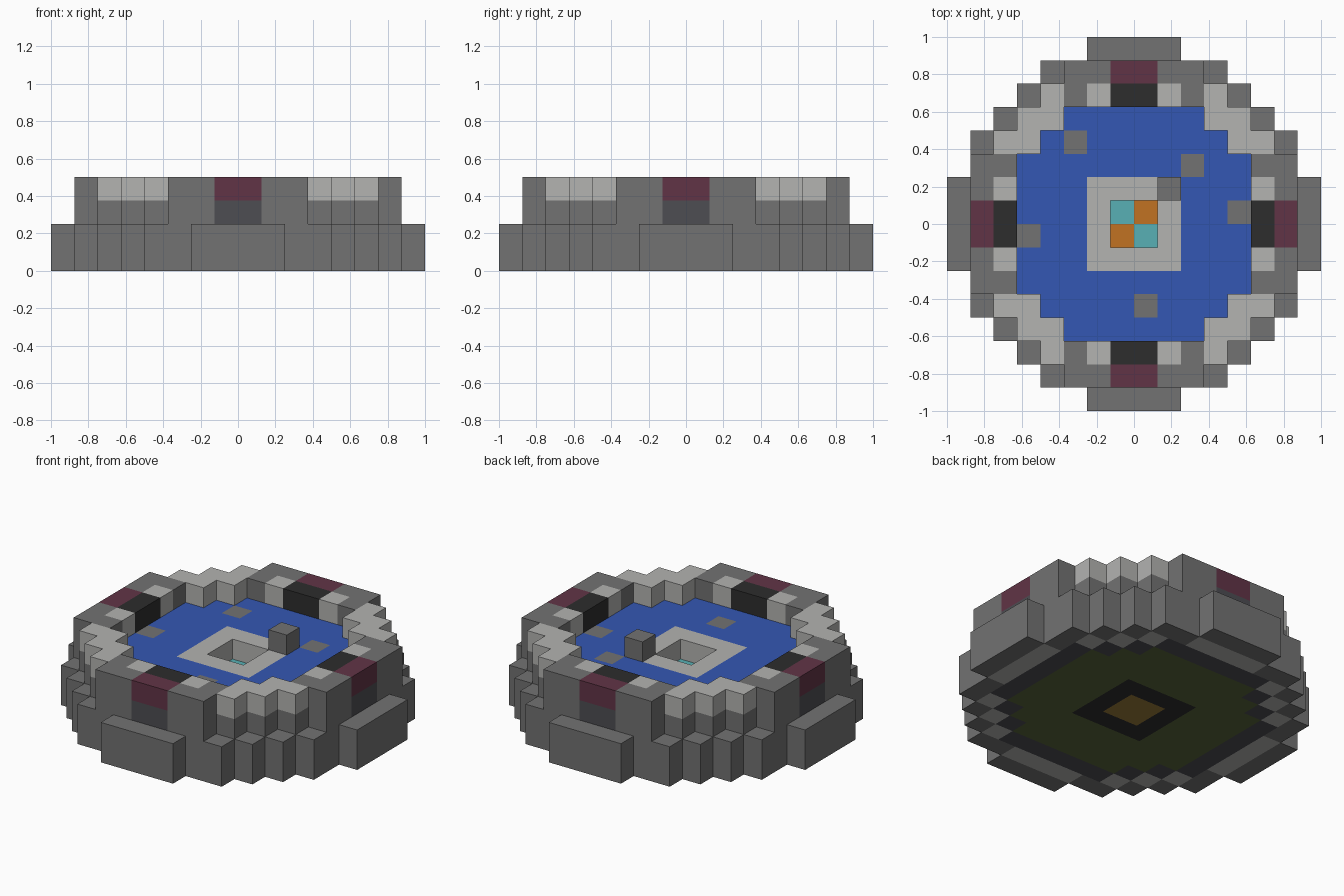
import bpy
import bmesh

if "Cube" in bpy.data.objects:
    bpy.data.objects.remove(bpy.data.objects["Cube"], do_unlink=True)

U = 0.125  # block size


def material(name, hex_code):
    def linear(c):
        return c / 12.92 if c <= 0.04045 else ((c + 0.055) / 1.055) ** 2.4
    rgb = [linear(v / 255) for v in bytes.fromhex(hex_code)]
    mat = bpy.data.materials.new(name)
    mat.use_nodes = True
    mat.diffuse_color = (*rgb, 1)
    bsdf = mat.node_tree.nodes["Principled BSDF"]
    bsdf.inputs["Base Color"].default_value = (*rgb, 1)
    bsdf.inputs["Roughness"].default_value = 0.9
    return mat


GREY = material("stone_grey", "727272")
LIGHT = material("pale_stone", "b3b3b1")
BLACK = material("black_stone", "2d2d2d")
MAROON = material("maroon", "613446")
BLUE = material("water_blue", "3457b3")
CYAN = material("cyan", "58b0b5")
ORANGE = material("orange", "c17222")
SLATE = material("dark_slate", "4d4d52")
OLIVE = material("olive_green", "58663a")
GOLD = material("dull_gold", "987a38")

# One quarter of the plan, from the centre outward (rows go along y, letters along x)
UPPER = ["wwwwwkro", "wwwwwlgo", "wwwwwgg", "wwwwllo", "wwwllo", "klglo", "rggo", "oo"]
LOWER = ["ykvvvdlg", "kkvvvdlg", "vvvvvdg", "vvvvdlg", "vvvdlg", "dddlg", "llgg", "gg"]


def cells(plan, letters):
    """All blocks with the given letters, mirrored into the four quarters."""
    found = set()
    for j, row in enumerate(plan):
        for i, letter in enumerate(row):
            if letter in letters:
                found |= {(a, b) for a in (i, -i - 1) for b in (j, -j - 1)}
    return found


def blocks(name, plan_cells, bottom, top, mat):
    """Raise a group of plan cells into one solid between two levels."""
    bm = bmesh.new()
    for x, y in sorted(plan_cells):
        corners = ((x, y), (x, y + 1), (x + 1, y + 1), (x + 1, y))
        bm.faces.new([bm.verts.new((a * U, b * U, bottom * U)) for a, b in corners])
    bmesh.ops.remove_doubles(bm, verts=bm.verts[:], dist=U / 100)
    raised = bmesh.ops.extrude_face_region(bm, geom=bm.faces[:], use_keep_orig=True)
    verts = [g for g in raised["geom"] if isinstance(g, bmesh.types.BMVert)]
    bmesh.ops.translate(bm, verts=verts, vec=(0, 0, (top - bottom) * U))
    bmesh.ops.recalc_face_normals(bm, faces=bm.faces[:])
    mesh = bpy.data.meshes.new(name)
    bm.to_mesh(mesh)
    bm.free()
    mesh.materials.append(mat)
    bpy.context.collection.objects.link(bpy.data.objects.new(name, mesh))


def square(n):
    return {(x, y) for x in range(-n, n) for y in range(-n, n)}


# Base tier
blocks("base_wall", cells(LOWER, "g"), 0, 2, GREY)
blocks("base_pale_ring", cells(LOWER, "l"), 0, 2, LIGHT)
blocks("base_slate_ring", cells(LOWER, "d"), 0, 2, SLATE)
blocks("pool_floor", cells(LOWER, "v"), 0, 2, OLIVE)
blocks("pedestal_foot", cells(LOWER, "k"), 0, 2, BLACK)
blocks("pit_foundation", cells(LOWER, "y"), 0, 1, GOLD)

# Checkered tiles at the bottom of the central pit
blocks("pit_tiles_cyan", {(-1, 0), (0, -1)}, 1, 2, CYAN)
blocks("pit_tiles_orange", {(0, 0), (-1, -1)}, 1, 2, ORANGE)

# Rim wall
blocks("rim_wall", cells(UPPER, "g"), 2, 4, GREY)
blocks("rim_lower_course", cells(UPPER, "l"), 2, 3, GREY)
blocks("rim_pale_caps", cells(UPPER, "l"), 3, 4, LIGHT)
blocks("gate_recess", cells(UPPER, "r"), 2, 3, SLATE)
blocks("gate_lintels", cells(UPPER, "r"), 3, 4, MAROON)
blocks("inner_gates", cells(UPPER, "k"), 2, 4, BLACK)

# Pool with stepping stones, pale surround and one raised block
stones = {(-3, 3), (2, 2), (4, 0), (-5, -1), (0, -4)}
post = {(1, 1)}
blocks("water", cells(UPPER, "w") - square(2) - stones, 2, 3, BLUE)
blocks("stepping_stones", stones, 2, 3, GREY)
blocks("pit_surround", square(2) - square(1), 2, 3, LIGHT)
blocks("raised_block", post, 3, 4, GREY)
